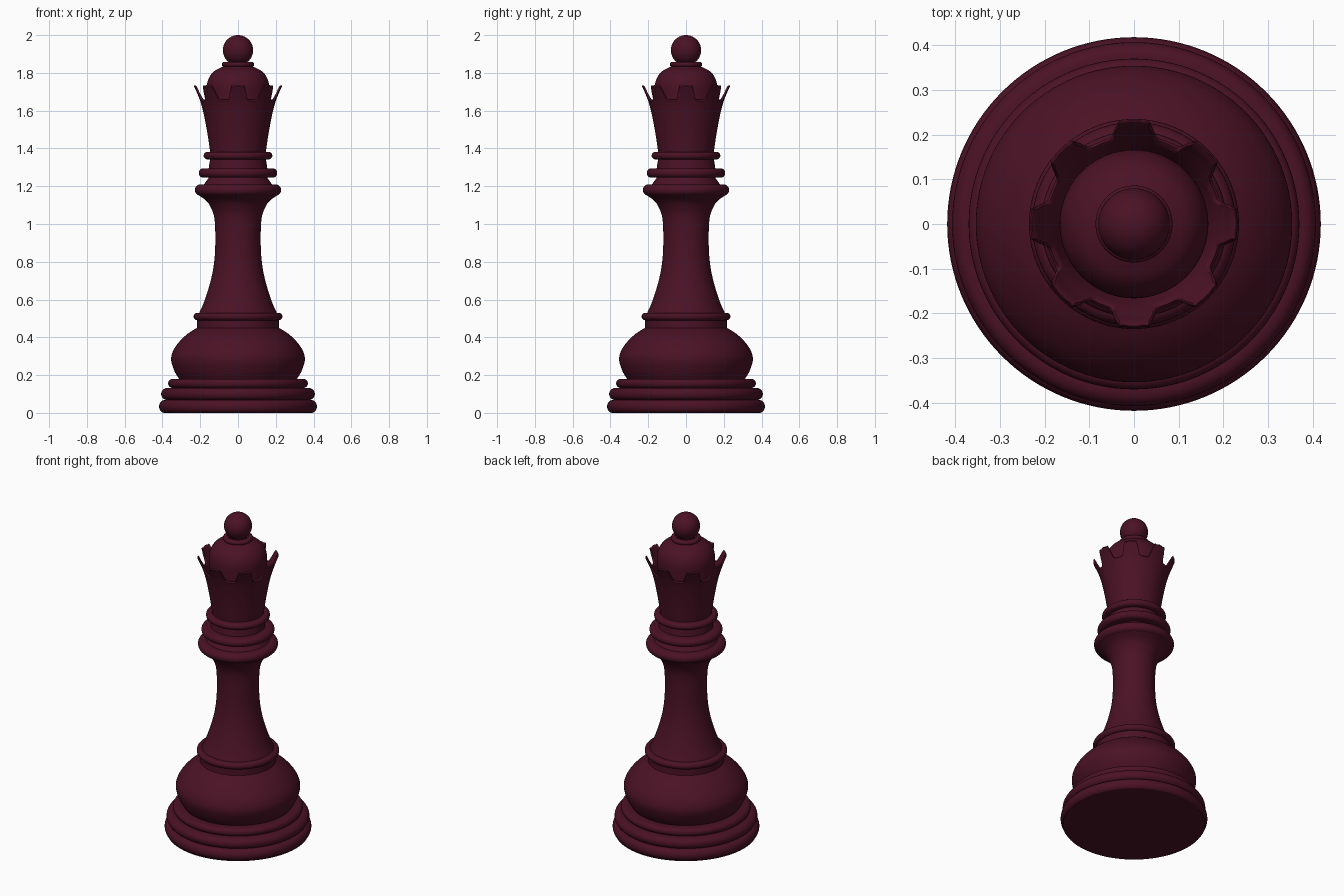
import bpy, bmesh, math

if "Cube" in bpy.data.objects:
    bpy.data.objects.remove(bpy.data.objects["Cube"])

SEG = 128
mat = bpy.data.materials.new("dark_maroon")
mat.diffuse_color = (0.07, 0.006, 0.018, 1)
mat.use_nodes = True
mat.node_tree.nodes["Principled BSDF"].inputs["Base Color"].default_value = mat.diffuse_color


def finish(name, bm, angle=40):
    bmesh.ops.recalc_face_normals(bm, faces=bm.faces)
    me = bpy.data.meshes.new(name)
    bm.to_mesh(me)
    bm.free()
    ob = bpy.data.objects.new(name, me)
    bpy.context.collection.objects.link(ob)
    me.materials.append(mat)
    bpy.ops.object.select_all(action='DESELECT')
    ob.select_set(True)
    bpy.context.view_layer.objects.active = ob
    bpy.ops.object.shade_smooth_by_angle(angle=math.radians(angle))
    return ob


def curve(pts, n=5):
    """Catmull-Rom curve through profile points."""
    p = [pts[0]] + list(pts) + [pts[-1]]
    out = []
    for i in range(1, len(p) - 2):
        for k in range(n):
            t = k / n
            out.append(tuple(0.5 * (2 * b + (c - a) * t + (2 * a - 5 * b + 4 * c - d) * t * t
                                    + (3 * b - a - 3 * c + d) * t ** 3)
                             for a, b, c, d in zip(*p[i - 1:i + 3])))
    return out + [pts[-1]]


def bead(r_in, r_out, z0, z1, n=10):
    """Rounded moulding: half-round edge, flat back to r_in."""
    h, zc = (z1 - z0) / 2, (z0 + z1) / 2
    d = min(h, r_out - r_in)
    arc = [(r_out - d + d * math.cos(a), zc + h * math.sin(a))
           for a in (math.pi * (k / n - 0.5) for k in range(n + 1))]
    return [(r_in, z0)] + arc + [(r_in, z1)]


def revolve(bm, rows):
    """rows: functions angle -> (r, z), joined into a skin."""
    rings = []
    for row in rows:
        ring = []
        for s in range(SEG):
            a = 2 * math.pi * s / SEG
            r, z = row(a)
            ring.append(bm.verts.new((r * math.cos(a), r * math.sin(a), z)))
        rings.append(ring)
    for lo, hi in zip(rings, rings[1:]):
        for s in range(SEG):
            t = (s + 1) % SEG
            bm.faces.new((lo[s], lo[t], hi[t], hi[s]))


def lathe(name, profile):
    bm = bmesh.new()
    revolve(bm, [lambda a, p=p: p for p in profile])
    bmesh.ops.remove_doubles(bm, verts=bm.verts, dist=1e-5)
    return finish(name, bm)


# stepped foot
lathe("foot", [(0, 0), (0.405, 0)] + bead(0.39, 0.418, 0, 0.068)[1:]
      + bead(0.36, 0.407, 0.068, 0.132) + bead(0.31, 0.37, 0.132, 0.18))

# swelling lower body
lathe("lower_body", curve([(0.312, 0.18), (0.336, 0.22), (0.354, 0.28), (0.343, 0.33),
                           (0.308, 0.38), (0.265, 0.42), (0.217, 0.45)])
      + [(0.217, 0.49)] + bead(0.205, 0.235, 0.49, 0.53))

# slender stem flaring into the collar
lathe("stem", curve([(0.205, 0.53), (0.175, 0.6), (0.142, 0.71), (0.125, 0.81), (0.12, 0.92),
                     (0.125, 1.03), (0.145, 1.09), (0.17, 1.125), (0.205, 1.15)]))

# stacked collar rings
lathe("collar", bead(0.18, 0.228, 1.15, 1.21) + bead(0.155, 0.208, 1.245, 1.295)
      + bead(0.148, 0.182, 1.342, 1.382))


# crown wall with eight points
def rim(a):
    d = abs((a + math.pi / 8) % (math.pi / 4) - math.pi / 8)
    t = max(0, min(1, (0.27 - d) / 0.13))
    return 1.655 + 0.078 * t * t * (3 - 2 * t) - 0.008 * (d / 0.14) ** 2 * (d < 0.14)


def wall(pts):
    pts = curve(pts, 8)

    def radius(z):
        for (r0, z0), (r1, z1) in zip(pts, pts[1:]):
            if z <= z1:
                return r0 + (r1 - r0) * (z - z0) / (z1 - z0)
        return pts[-1][0]
    return radius


outer = wall([(0.147, 1.38), (0.162, 1.48), (0.181, 1.58), (0.203, 1.66), (0.238, 1.74)])
inner = wall([(0.165, 1.60), (0.184, 1.65), (0.205, 1.69), (0.225, 1.74)])


def row(fn, z0, t, dz=0.0):
    def at(a):
        z = z0 + (rim(a) - dz - z0) * t
        return fn(z), z
    return at


def tip(a):
    z = rim(a)
    return (outer(z) + inner(z)) / 2, z + 0.003


N = 14
bm = bmesh.new()
revolve(bm, [row(outer, 1.38, i / N, 0.005) for i in range(N + 1)] + [tip]
        + [row(inner, 1.60, i / 6, 0.005) for i in range(6, -1, -1)])
finish("crown", bm, 50)

# domed cap inside the crown
lathe("dome", curve([(0.165, 1.60), (0.166, 1.68), (0.165, 1.735), (0.153, 1.775),
                     (0.125, 1.81), (0.075, 1.835)])
      + bead(0.06, 0.086, 1.832, 1.858))

# ball on top
lathe("ball_finial", [(0.08 * math.cos(a), 1.92 + 0.08 * math.sin(a))
                      for a in (-0.9 + k * (math.pi / 2 + 0.9) / 24 for k in range(25))])
